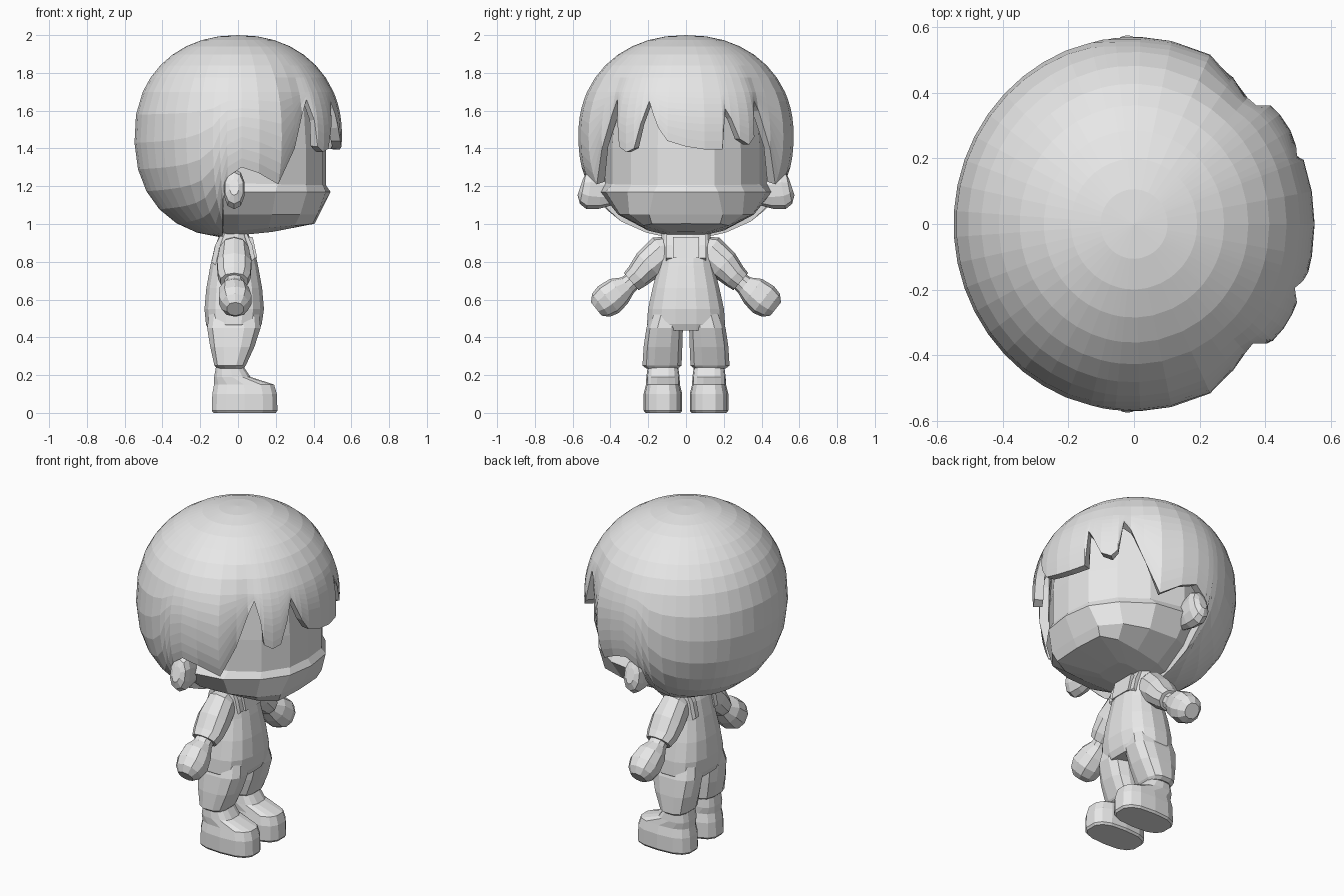
import bpy, bmesh, math
from mathutils import Vector

if "Cube" in bpy.data.objects:
    bpy.data.objects.remove(bpy.data.objects["Cube"])

mat = bpy.data.materials.new("light_grey")
mat.diffuse_color = (0.8, 0.8, 0.8, 1)
mat.use_nodes = True
mat.node_tree.nodes["Principled BSDF"].inputs["Base Color"].default_value = mat.diffuse_color


def make(name, rings, closed=True, cap=True):
    """Skin a stack of point rings into one flat-shaded object."""
    bm = bmesh.new()
    rows = [[bm.verts.new(p) for p in r] for r in rings]
    n = len(rows[0])
    for a, b in zip(rows, rows[1:]):
        for i in range(n if closed else n - 1):
            j = (i + 1) % n
            bm.faces.new((a[i], a[j], b[j], b[i]))
    if cap:
        bm.faces.new(rows[0])
        bm.faces.new(rows[-1])
    bmesh.ops.remove_doubles(bm, verts=bm.verts, dist=1e-5)
    bmesh.ops.recalc_face_normals(bm, faces=bm.faces)
    me = bpy.data.meshes.new(name)
    bm.to_mesh(me)
    bm.free()
    me.materials.append(mat)
    ob = bpy.data.objects.new(name, me)
    bpy.context.collection.objects.link(ob)
    return ob


def oval(rx, ry, n=12, p=2.5):
    """Rounded-box outline points."""
    out = []
    for i in range(n):
        a = 2 * math.pi * (i + 0.5) / n
        c, s = math.cos(a), math.sin(a)
        out.append((rx * math.copysign(abs(c) ** (2 / p), c),
                    ry * math.copysign(abs(s) ** (2 / p), s)))
    return out


def stack(name, levels, n=12, p=2.5):
    """Levels are (z, centre x, centre y, radius x, radius y)."""
    return make(name, [[(cx + u, cy + v, z) for u, v in oval(rx, ry, n, p)]
                       for z, cx, cy, rx, ry in levels])


def limb(name, side, stations, n=10):
    """Stations are (x, y, z, radius in x, radius across), bent in the y-z plane."""
    rings = []
    pts = [Vector((s[0], s[1] * side, s[2])) for s in stations]
    for i, s in enumerate(stations):
        t = pts[min(i + 1, len(pts) - 1)] - pts[max(i - 1, 0)]
        t.x = 0
        across = Vector((1, 0, 0)).cross(t.normalized())
        rings.append([pts[i] + Vector((u, 0, 0)) + across * v
                      for u, v in oval(s[3], s[4], n, 2.2)])
    return make(name, rings)


# Hair: dome whose lower edge follows locks, temples, ears and nape
MID, UP, DOWN, E_UP, E_DOWN = 1.47, 0.53, 0.545, 0.93, 0.87
edge = [(-96, 1.25), (-88, 1.30), (-78, 1.27), (-65, 1.21), (-55, 1.40), (-48, 1.58),
        (-44, 1.66), (-41, 1.55), (-39, 1.41), (-34, 1.38), (-29, 1.40), (-25, 1.53),
        (-21, 1.65), (-18, 1.58), (-15, 1.51), (-10, 1.44), (0, 1.41), (10, 1.395),
        (20, 1.395), (22, 1.61), (25, 1.56), (30, 1.45), (36, 1.42), (40, 1.46),
        (43, 1.65), (47, 1.60), (55, 1.40), (65, 1.21), (78, 1.27), (88, 1.30), (96, 1.25)]


def edge_angle(z):
    if z > MID:
        return math.acos(((z - MID) / UP) ** (1 / E_UP))
    return math.pi - math.acos(((MID - z) / DOWN) ** (1 / E_DOWN))


columns = [(math.radians(a), edge_angle(z)) for a, z in edge]
for a in [100, 104] + [112 + 8 * k for k in range(18)] + [256, 260]:
    a = math.radians(a)
    columns.append((a, math.pi - math.asin((0.15 / max(abs(math.cos(a)), 0.18)) ** (1 / E_DOWN))))


def dome(a, th):
    s, c = max(math.sin(th), 0), math.cos(th)
    low = c < 0
    s **= E_DOWN if low else E_UP
    z = MID - DOWN * (-c) ** E_DOWN if low else MID + UP * c ** E_UP
    # shallow dent beside the fringe
    deg = abs(math.degrees(math.atan2(math.sin(a), math.cos(a))))
    w = min(max((th - 0.8) / 0.5, 0), 1)
    s *= 1 - 0.065 * w * math.exp(-((deg - 50) / 8) ** 2)
    return (0.55 * s * math.cos(a), 0.57 * s * math.sin(a), z)


shared = math.radians(66)
rings = [[dome(a, shared * k / 7) for a, _ in columns] for k in range(8)]
rings += [[dome(a, shared + (m - shared) * k / 8) for a, m in columns] for k in range(1, 9)]
hair = make("hair", rings, cap=False)
solid = hair.modifiers.new("thickness", "SOLIDIFY")
solid.thickness = 0.05
solid.offset = -1


# Head: outlines given for one side and mirrored
def outline(half, z, tilt=0.0):
    ring = half + [(x, -y) for x, y in reversed(half) if y > 0]
    return [(x, y, z + tilt * x) for x, y in ring]


brow = [(0.465, 0), (0.45, 0.15), (0.36, 0.29), (0.21, 0.39), (0, 0.43), (-0.15, 0.39)]
ridge = [(0.49, 0), (0.465, 0.17), (0.365, 0.31), (0.2, 0.425), (0, 0.455), (-0.13, 0.40)]
cheek = [(0.43, 0), (0.42, 0.195), (0.33, 0.30), (0.18, 0.35), (0, 0.36), (-0.09, 0.32)]
chin = [(0.405, 0), (0.395, 0.18), (0.30, 0.225), (0.16, 0.22), (0, 0.20), (-0.08, 0.17)]
make("face", [outline(brow, 1.18), outline(brow, 1.40),
              outline([(x * 0.96, y * 0.96) for x, y in brow], 1.66)])
make("jaw", [outline([(x * 0.45, y * 0.45) for x, y in chin], 0.94, 0.1),
             outline(chin, 0.965, 0.09),
             outline(cheek, 1.05),
             outline(ridge, 1.17), outline(brow, 1.215, -0.02)])

# Torso, neck and bib
stack("neck", [(0.88, -0.02, 0, 0.06, 0.07), (1.0, -0.02, 0, 0.06, 0.07)])
stack("overalls_body", [(0.435, -0.023, 0, 0.135, 0.195), (0.47, -0.022, 0, 0.15, 0.21),
                        (0.55, -0.02, 0, 0.16, 0.204), (0.66, -0.02, 0, 0.15, 0.18),
                        (0.78, -0.02, 0, 0.128, 0.148), (0.88, -0.02, 0, 0.105, 0.137),
                        (0.95, -0.02, 0, 0.075, 0.13)], 16)
make("bib_pocket", [[(x + 0.1, y, 0.82), (x + 0.076, y, 0.93)] +
                    [(x + 0.076, -y, 0.93), (x + 0.1, -y, 0.82)]
                    for x, y in ((-0.02, 0.07), (0.002, 0.07))])

for side, word in ((1, "left"), (-1, "right")):
    # Shoulder strap
    path = [(0.09, 0.82), (0.075, 0.89), (0.045, 0.953), (-0.085, 0.953), (-0.12, 0.89), (-0.14, 0.80)]
    make(word + "_strap", [[(x, side * 0.075, z), (x, side * 0.105, z),
                            (x * 0.8 - 0.004, side * 0.105, z - 0.02),
                            (x * 0.8 - 0.004, side * 0.075, z - 0.02)] for x, z in path])
    # Sleeve and mitten hand
    limb(word + "_sleeve", side, [(-0.02, 0.06, 0.89, 0.05, 0.05), (-0.02, 0.12, 0.855, 0.08, 0.092),
                                  (-0.02, 0.20, 0.785, 0.095, 0.085), (-0.02, 0.255, 0.725, 0.09, 0.068),
                                  (-0.02, 0.29, 0.695, 0.075, 0.06)])
    limb(word + "_hand", side, [(-0.02, 0.26, 0.72, 0.05, 0.045), (-0.02, 0.31, 0.675, 0.055, 0.053),
                                (-0.02, 0.355, 0.645, 0.08, 0.08), (-0.015, 0.41, 0.60, 0.09, 0.09),
                                (-0.015, 0.45, 0.57, 0.075, 0.077), (-0.015, 0.475, 0.55, 0.045, 0.045)])
    # Ear
    limb(word + "_ear", side, [(-0.02, 0.38, 1.17, 0.04, 0.07), (-0.02, 0.45, 1.175, 0.052, 0.095),
                               (-0.02, 0.51, 1.185, 0.057, 0.108), (-0.02, 0.545, 1.19, 0.05, 0.085),
                               (-0.02, 0.56, 1.195, 0.025, 0.045)], 10)
    # Trouser leg with turned-in cuff
    stack(word + "_trouser_leg", [(0.235, -0.04, side * 0.127, 0.07, 0.085),
                                  (0.25, -0.042, side * 0.127, 0.085, 0.106),
                                  (0.35, -0.03, side * 0.122, 0.12, 0.105),
                                  (0.45, -0.022, side * 0.113, 0.145, 0.099),
                                  (0.56, -0.02, side * 0.09, 0.13, 0.085)], 12, 2.8)
    # Shoe
    stack(word + "_shoe", [(0.0, 0.035, side * 0.122, 0.168, 0.093),
                           (0.012, 0.035, side * 0.122, 0.177, 0.102),
                           (0.10, 0.035, side * 0.122, 0.174, 0.102),
                           (0.15, 0.032, side * 0.122, 0.162, 0.09),
                           (0.19, -0.03, side * 0.122, 0.098, 0.088),
                           (0.25, -0.045, side * 0.122, 0.072, 0.08)], 14, 2.8)
